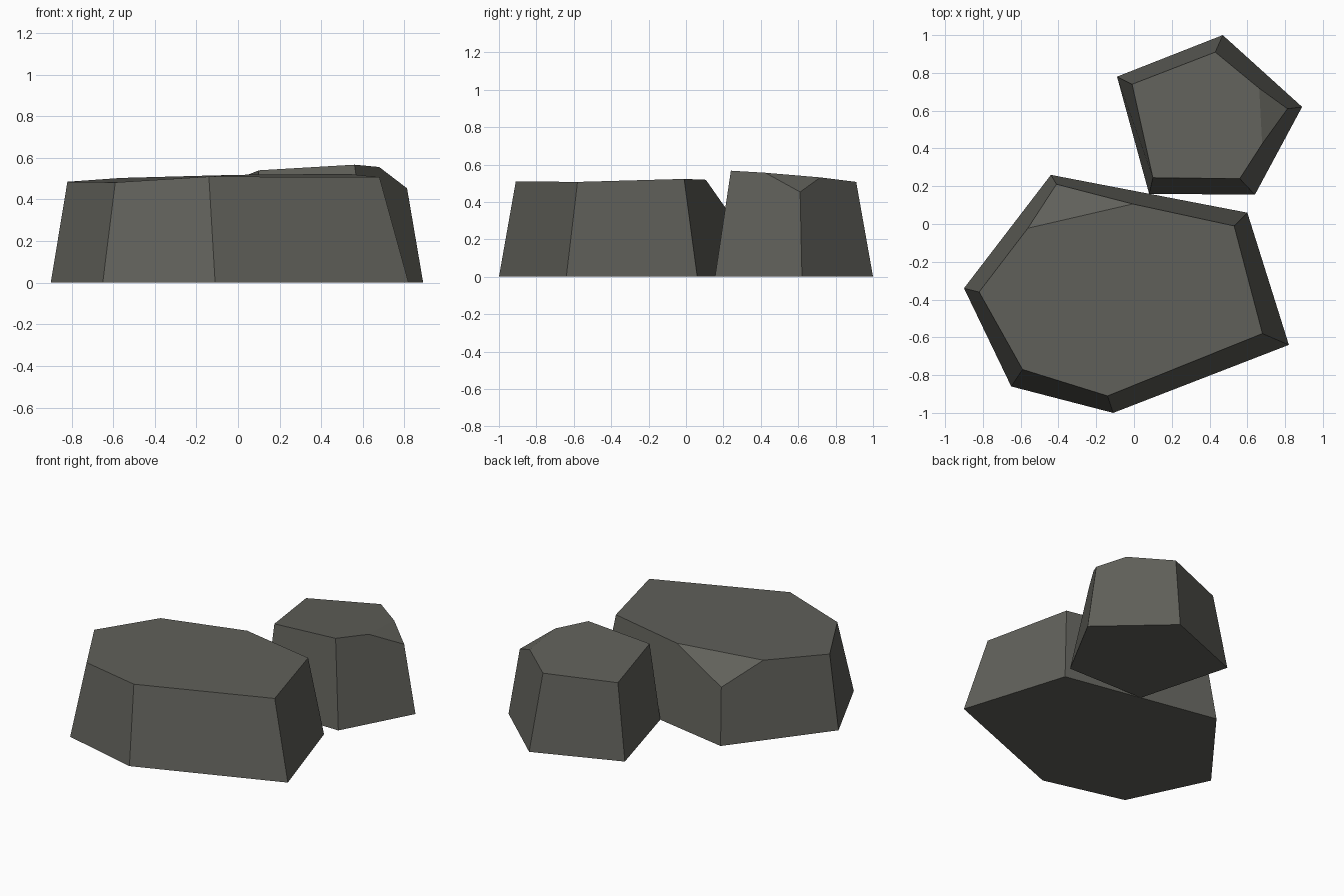
import bpy, bmesh
from mathutils import Vector

if "Cube" in bpy.data.objects:
    bpy.data.objects.remove(bpy.data.objects["Cube"])

stone = bpy.data.materials.new("dark grey stone")
stone.diffuse_color = (0.117, 0.117, 0.102, 1)
stone.use_nodes = True
stone.node_tree.nodes["Principled BSDF"].inputs["Base Color"].default_value = stone.diffuse_color


def rock(name, base, top, chip):
    """Tapered slab from a base outline to a top outline, one corner chipped off."""
    bm = bmesh.new()
    lower = [bm.verts.new((x, y, 0)) for x, y in base]
    upper = [bm.verts.new(p) for p in top]
    n = len(base)
    bm.faces.new(lower[::-1])
    bm.faces.new(upper)
    for i in range(n):
        j = (i + 1) % n
        bm.faces.new((lower[i], lower[j], upper[j], upper[i]))

    # chip: slice by a plane through three points and close the cut
    a, b, c = map(Vector, chip)
    normal = (b - a).cross(c - a).normalized()
    if normal.z < 0:
        normal.negate()
    cut = bmesh.ops.bisect_plane(bm, geom=bm.verts[:] + bm.edges[:] + bm.faces[:],
                                 plane_co=a, plane_no=normal, clear_outer=True)
    rim = [g for g in cut["geom_cut"] if isinstance(g, bmesh.types.BMEdge)]
    bmesh.ops.contextual_create(bm, geom=rim)
    bmesh.ops.recalc_face_normals(bm, faces=bm.faces[:])

    mesh = bpy.data.meshes.new(name)
    bm.to_mesh(mesh)
    bm.free()
    mesh.materials.append(stone)
    obj = bpy.data.objects.new(name, mesh)
    bpy.context.collection.objects.link(obj)


# wide six-sided rock, chipped at its back left corner
rock("large_rock",
     [(-.90, -.34), (-.65, -.86), (-.11, -1.0), (.82, -.64), (.60, .06), (-.44, .26)],
     [(-.82, -.36, .485), (-.59, -.77, .482), (-.14, -.91, .51),
      (.68, -.58, .507), (.53, -.01, .523), (-.399, .191, .515)],
     [(-.54, -.02, .506), (-.02, .10, .52), (-.41, .21, .37)])

# five-sided rock behind it, chipped at its right corner
rock("small_rock",
     [(.08, .16), (.64, .155), (.89, .62), (.47, 1.0), (-.09, .78)],
     [(.10, .245, .54), (.56, .24, .567), (.797, .608, .545),
      (.43, .91, .507), (-.01, .74, .495)],
     [(.67, .69, .53), (.68, .45, .552), (.81, .61, .455)])
